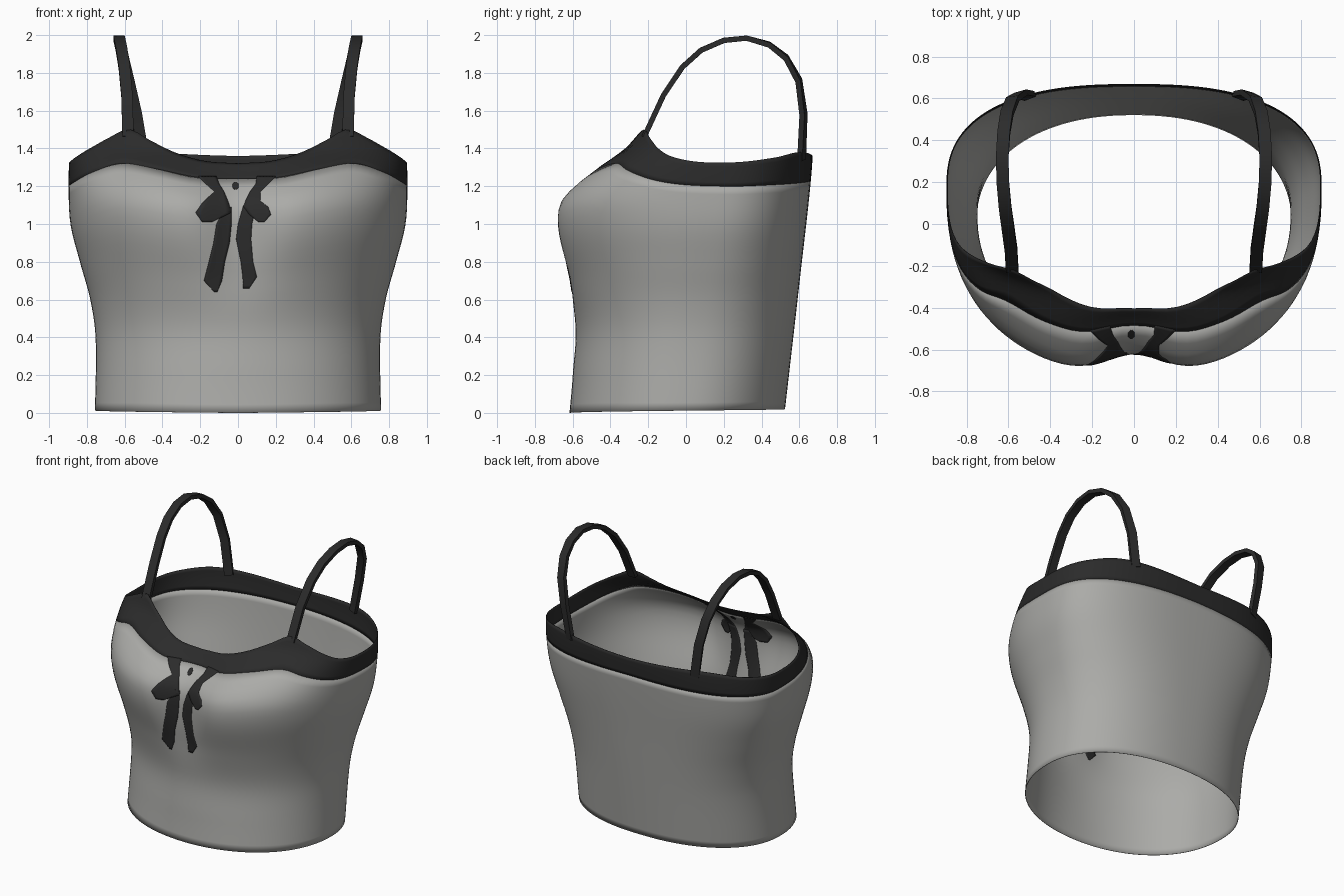
import bpy, bmesh, math
from mathutils import Vector, Matrix

cube = bpy.data.objects.get("Cube")
if cube:
    bpy.data.objects.remove(cube, do_unlink=True)


def material(name, rgb):
    m = bpy.data.materials.new(name)
    m.use_nodes = True
    m.diffuse_color = (*rgb, 1)
    bsdf = m.node_tree.nodes["Principled BSDF"]
    bsdf.inputs["Base Color"].default_value = (*rgb, 1)
    bsdf.inputs["Roughness"].default_value = 0.8
    return m


GREY = material("warm grey cloth", (0.41, 0.41, 0.393))
BLACK = material("black trim", (0.024, 0.024, 0.024))


def curve(*pts):
    """Smooth interpolation through (position, value) points."""
    def slope(i):
        a, b = pts[max(i - 1, 0)], pts[min(i + 1, len(pts) - 1)]
        return (b[1] - a[1]) / (b[0] - a[0])

    def value(t):
        t = min(max(t, pts[0][0]), pts[-1][0])
        i = next(k for k in range(len(pts) - 1) if t <= pts[k + 1][0])
        (t0, v0), (t1, v1) = pts[i], pts[i + 1]
        h = t1 - t0
        u = (t - t0) / h
        return ((1 + 2 * u) * (1 - u) ** 2 * v0 + u * (1 - u) ** 2 * h * slope(i)
                + u * u * (3 - 2 * u) * v1 + u * u * (u - 1) * h * slope(i + 1))
    return value


# Body profiles by height
half_width = curve((0, .755), (.4, .752), (.6, .78), (.8, .835), (1, .885), (1.2, .895), (1.35, .89), (1.5, .87))
front = curve((0, -.615), (.2, -.595), (.45, -.58), (.7, -.635), (.95, -.71), (1.1, -.705),
              (1.2, -.63), (1.3, -.505), (1.4, -.35), (1.5, -.29))
back = curve((0, .52), (.7, .60), (1.3, .665), (1.5, .665))
middle = curve((0, 0), (.7, .09), (1.2, .17), (1.5, .17))
cleft_depth = curve((0, 0), (.5, 0), (.75, .04), (.95, .09), (1.1, .1), (1.25, .1), (1.33, .065), (1.45, 0))
cleft_width = curve((0, .2), (1.1, .2), (1.33, .33), (1.5, .33))
front_power = curve((0, 2.15), (.6, 2.15), (1, 2.25), (1.3, 2.6), (1.5, 2.6))
back_power = curve((0, 2.2), (.6, 2.35), (1.2, 2.55), (1.5, 2.55))

# Edge heights by angle, from front centre (0) to back centre (180)
hem = curve((0, 0), (90, .012), (180, .02))
trim_low = curve((0, 1.24), (12, 1.245), (27, 1.29), (42, 1.32), (56, 1.28), (75, 1.22),
                 (90, 1.20), (115, 1.205), (180, 1.23))
rim = curve((0, 1.32), (10, 1.332), (20, 1.375), (30, 1.44), (40, 1.5), (50, 1.455), (60, 1.405),
            (75, 1.35), (90, 1.325), (120, 1.35), (145, 1.38), (180, 1.36))


def front_y(x, z):
    n = front_power(z)
    reach = max(0, 1 - min(1, abs(x) / half_width(z)) ** n) ** (1 / n)
    dip = cleft_depth(z) * math.exp(-(x / cleft_width(z)) ** 2)
    return middle(z) - (middle(z) - front(z)) * reach + dip


def body_point(deg, z):
    side = 1 if deg <= 180 else -1
    deg = min(deg, 360 - deg)
    s, c = math.sin(math.radians(deg)), math.cos(math.radians(deg))
    if deg <= 90:
        x = half_width(z) * max(s, 0) ** .93
        return Vector((side * x, front_y(x, z), z))
    x = half_width(z) * max(s, 0) ** (2 / back_power(z))
    y = middle(z) + (back(z) - middle(z)) * abs(c) ** (2 / back_power(z))
    return Vector((side * x, y, z))


def finish(name, bm, mat, thickness=0, angle=60):
    me = bpy.data.meshes.new(name)
    bm.to_mesh(me)
    bm.free()
    me.materials.append(mat)
    ob = bpy.data.objects.new(name, me)
    bpy.context.collection.objects.link(ob)
    if thickness:
        mod = ob.modifiers.new("thickness", "SOLIDIFY")
        mod.thickness, mod.offset = thickness, 0
    bpy.ops.object.select_all(action="DESELECT")
    ob.select_set(True)
    bpy.context.view_layer.objects.active = ob
    bpy.ops.object.shade_smooth_by_angle(angle=math.radians(angle))


def sheet(name, rows, mat, thickness, wrap=False):
    """Skin equal-length rows of points into a smooth sheet."""
    bm = bmesh.new()
    vs = [[bm.verts.new(p) for p in row] for row in rows]
    n = len(rows[0])
    for a, b in zip(vs, vs[1:]):
        for i in range(n if wrap else n - 1):
            j = (i + 1) % n
            bm.faces.new((a[i], a[j], b[j], b[i]))
    finish(name, bm, mat, thickness)


def body_part(name, low, high, count, mat):
    rows = []
    for k in range(count + 1):
        row = []
        for deg in range(0, 360, 3):
            d = min(deg, 360 - deg)
            row.append(body_point(deg, low(d) + (high(d) - low(d)) * k / count))
        rows.append(row)
    sheet(name, rows, mat, .004, wrap=True)


body_part("bodice", hem, trim_low, 28, GREY)
body_part("neckline_trim", trim_low, rim, 6, BLACK)

# Shoulder straps: flat bands swept over each shoulder, turning to lie on the back
STRAP = [(.582, -.222, 1.46), (.588, -.12, 1.68), (.602, -.02, 1.83), (.616, .08, 1.92), (.627, .2, 1.972),
         (.63, .32, 1.984), (.622, .44, 1.95), (.607, .53, 1.88), (.58, .597, 1.76), (.54, .622, 1.58), (.5, .612, 1.34)]


def strap(name, side):
    path = [Vector((side * x, y, z)) for x, y, z in STRAP]
    bm = bmesh.new()
    rings = []
    for i, p in enumerate(path):
        along = (path[min(i + 1, len(path) - 1)] - path[max(i - 1, 0)]).normalized()
        turn = Matrix.Rotation(math.radians(side * 4 * max(0, i - 5)), 3, along)
        out = turn @ Vector((1, 0, 0)).cross(along).normalized()
        across = along.cross(out)
        rings.append([bm.verts.new(p + across * u * .03 + out * v * .014)
                      for u, v in ((-1, -1), (1, -1), (1, 1), (-1, 1))])
    for a, b in zip(rings, rings[1:]):
        for i in range(4):
            j = (i + 1) % 4
            bm.faces.new((a[i], a[j], b[j], b[i]))
    bm.faces.new(rings[0][::-1])
    bm.faces.new(rings[-1])
    bmesh.ops.recalc_face_normals(bm, faces=bm.faces)
    finish(name, bm, BLACK, angle=35)


strap("left_strap", 1)
strap("right_strap", -1)


# Bow: thin ribbons that follow the chest, as (height, left edge, right edge)
def ribbon(name, spans):
    rows = []
    for a, b in zip(spans, spans[1:]):
        for k in range(4):
            rows.append([p + (q - p) * k / 4 for p, q in zip(a, b)])
    rows.append(spans[-1])
    pts = []
    for z, x0, x1 in rows:
        xs = [x0 + (x1 - x0) * i / 6 for i in range(7)]
        pts.append([Vector((x, front_y(x, z), z)) for x in xs])
    sheet(name, pts, BLACK, .0095)


ribbon("left_bow_tail", [(1.10, .03, .10), (1.0, 0, .075), (.92, -.01, .07), (.8, .015, .08),
                         (.72, .025, .10), (.66, .027, .06)])
ribbon("right_bow_tail", [(1.09, -.07, -.035), (1.0, -.115, -.035), (.9, -.13, -.045), (.8, -.155, -.07),
                          (.7, -.18, -.085), (.64, -.125, -.11)])
ribbon("left_bow_loop", [(1.25, .10, .2), (1.21, .095, .16), (1.17, .065, .12), (1.12, .04, .12),
                         (1.09, .03, .16), (1.05, .06, .175), (1.01, .11, .14)])
ribbon("right_bow_loop", [(1.25, -.21, -.115), (1.21, -.17, -.10), (1.17, -.125, -.075), (1.11, -.19, -.05),
                          (1.06, -.225, -.035), (1.01, -.19, -.14)])
ribbon("bow_bead", [(1.22, -.018, -.008), (1.21, -.028, .002), (1.19, -.028, .002), (1.18, -.018, -.008)])
